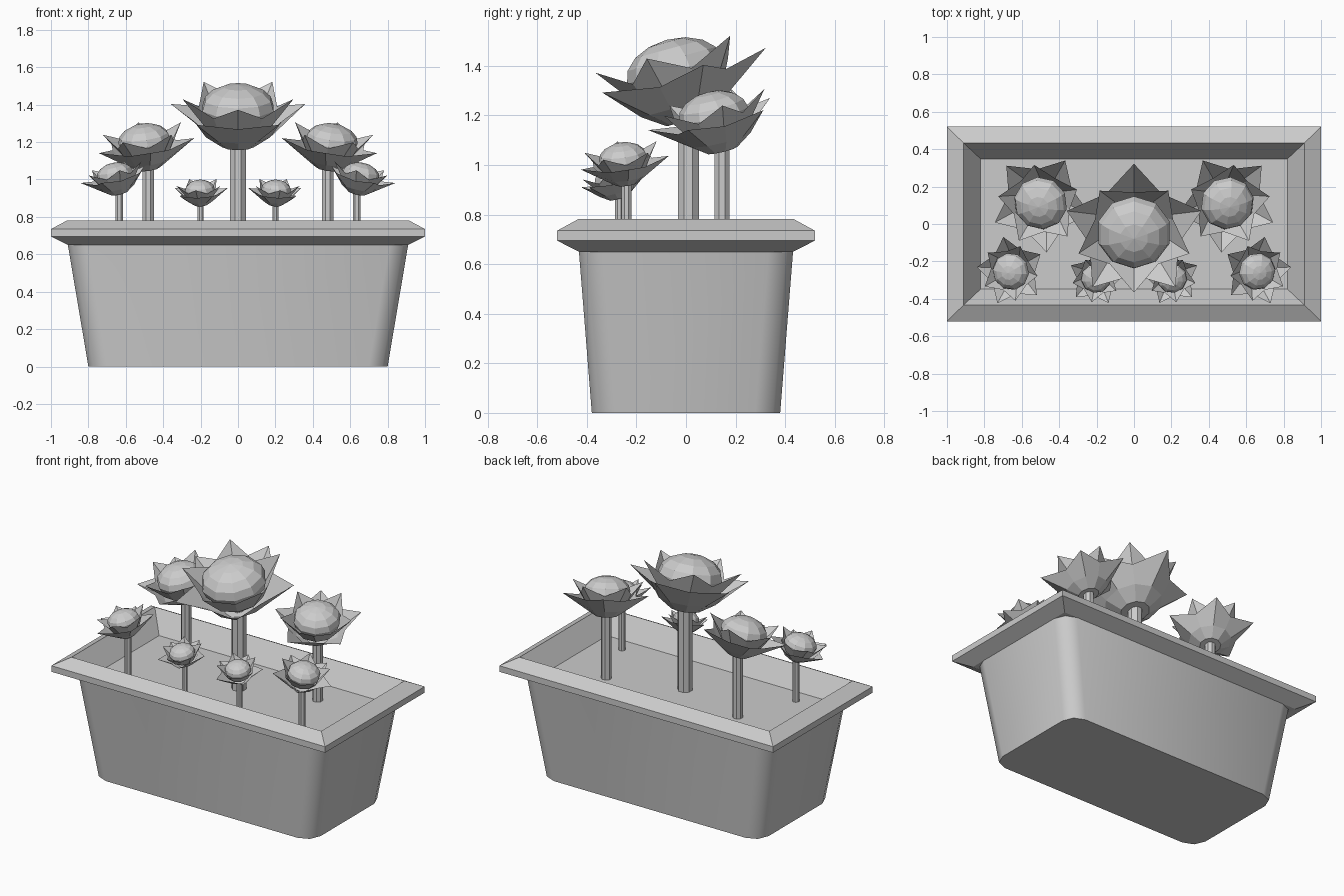
import bpy, bmesh, math
from mathutils import Matrix, Vector

if "Cube" in bpy.data.objects:
    bpy.data.objects.remove(bpy.data.objects["Cube"])


def make_object(name, bm):
    mesh = bpy.data.meshes.new(name)
    bm.to_mesh(mesh)
    bm.free()
    obj = bpy.data.objects.new(name, mesh)
    bpy.context.collection.objects.link(obj)
    return obj


def loft(bm, loops, cap_start=False, cap_end=False):
    """Skin a list of counter-clockwise loops (lists of points)."""
    rings = [[bm.verts.new(p) for p in loop] for loop in loops]
    for a, b in zip(rings, rings[1:]):
        n = len(a)
        for i in range(n):
            j = (i + 1) % n
            bm.faces.new((a[i], a[j], b[j], b[i]))
    if cap_start:
        bm.faces.new(rings[0][::-1])
    if cap_end:
        bm.faces.new(rings[-1])


def rounded_rect(x, y, z, r, segs=2):
    pts = []
    for k, (sx, sy) in enumerate(((1, 1), (-1, 1), (-1, -1), (1, -1))):
        for s in range(segs + 1):
            a = math.pi / 2 * (k + s / segs)
            pts.append((sx * (x - r) + r * math.cos(a), sy * (y - r) + r * math.sin(a), z))
    return pts


def rect(x, y, z):
    return [(x, y, z), (-x, y, z), (-x, -y, z), (x, -y, z)]


# Tapered planter body with softened corners
bm = bmesh.new()
loft(bm, [rounded_rect(0.80, 0.38, 0, 0.10), rounded_rect(0.91, 0.432, 0.652, 0.10)], cap_start=True)
body = make_object("planter_body", bm)
bpy.context.view_layer.objects.active = body
body.select_set(True)
bpy.ops.object.shade_smooth_by_angle(angle=math.radians(50))
body.select_set(False)

# Flared rim, inner slope and soil bed
bm = bmesh.new()
loft(bm, [rect(0.88, 0.40, 0.65), rect(0.91, 0.432, 0.65), rect(1.0, 0.52, 0.695),
          rect(1.0, 0.52, 0.735), rect(0.912, 0.434, 0.782), rect(0.82, 0.348, 0.65)], cap_end=True)
make_object("planter_rim_and_soil", bm)


def star_cup(bm, bowl, valley, tip, turn):
    """Five-petalled cup: bowl rings, then a zigzag rim of tips and valleys."""
    def ring(profile):
        pts = []
        for i in range(10):
            r, h = profile[i % 2]
            a = turn + i * math.pi / 5
            pts.append((r * math.cos(a), r * math.sin(a), h))
        return pts
    loft(bm, [ring((p, p)) for p in bowl] + [ring((tip, valley))], cap_start=True)


def flower(name, x, y, base, size, yaw, mirror):
    flip = Matrix.Diagonal((-1 if mirror else 1, 1, 1, 1))
    # Stem
    r = 0.045 * size
    bm = bmesh.new()
    loops = [[(x + r * math.cos((i + .5) * math.pi / 4), y + r * math.sin((i + .5) * math.pi / 4), z)
              for i in range(8)] for z in (0.64, base + 0.04 * size)]
    loft(bm, loops, True, True)
    parts = [(name + "_stem", bm)]
    # Head, leaning outward and forward
    place = (Matrix.Translation((x, y, base)) @ Matrix.Rotation(math.radians(yaw), 4, 'Z')
             @ Matrix.Rotation(math.radians(15.3), 4, 'X') @ Matrix.Scale(size, 4))
    bm = bmesh.new()
    star_cup(bm, [(0.09, 0.0), (0.18, 0.062)], (0.25, 0.16), (0.378, 0.20), math.pi / 2)
    star_cup(bm, [(0.08, 0.03), (0.17, 0.10)], (0.22, 0.20), (0.312, 0.285), -math.pi / 2)
    bm.transform(place)
    parts.append((name + "_petals", bm))
    bm = bmesh.new()
    bmesh.ops.create_uvsphere(bm, u_segments=10, v_segments=8, radius=0.2)
    bm.transform(place @ Matrix.Translation((0, 0, 0.207)) @ Matrix.Diagonal((1, 1, 0.65, 1)))
    parts.append((name + "_dome", bm))
    for part, mesh in parts:
        mesh.transform(flip)
        if mirror:
            bmesh.ops.reverse_faces(mesh, faces=mesh.faces)
        make_object(part, mesh)


# Centre flower, then mirrored pairs
flower("centre_flower", 0, 0.01, 1.18, 1.0, 0, False)
for side, mirror in (("left", False), ("right", True)):
    flower(side + "_tall_flower", -0.48, 0.145, 1.06, 0.72, -30, mirror)
    flower(side + "_outer_flower", -0.635, -0.24, 0.925, 0.5, -60, mirror)
    flower(side + "_front_flower", -0.20, -0.27, 0.865, 0.4, -10, mirror)
